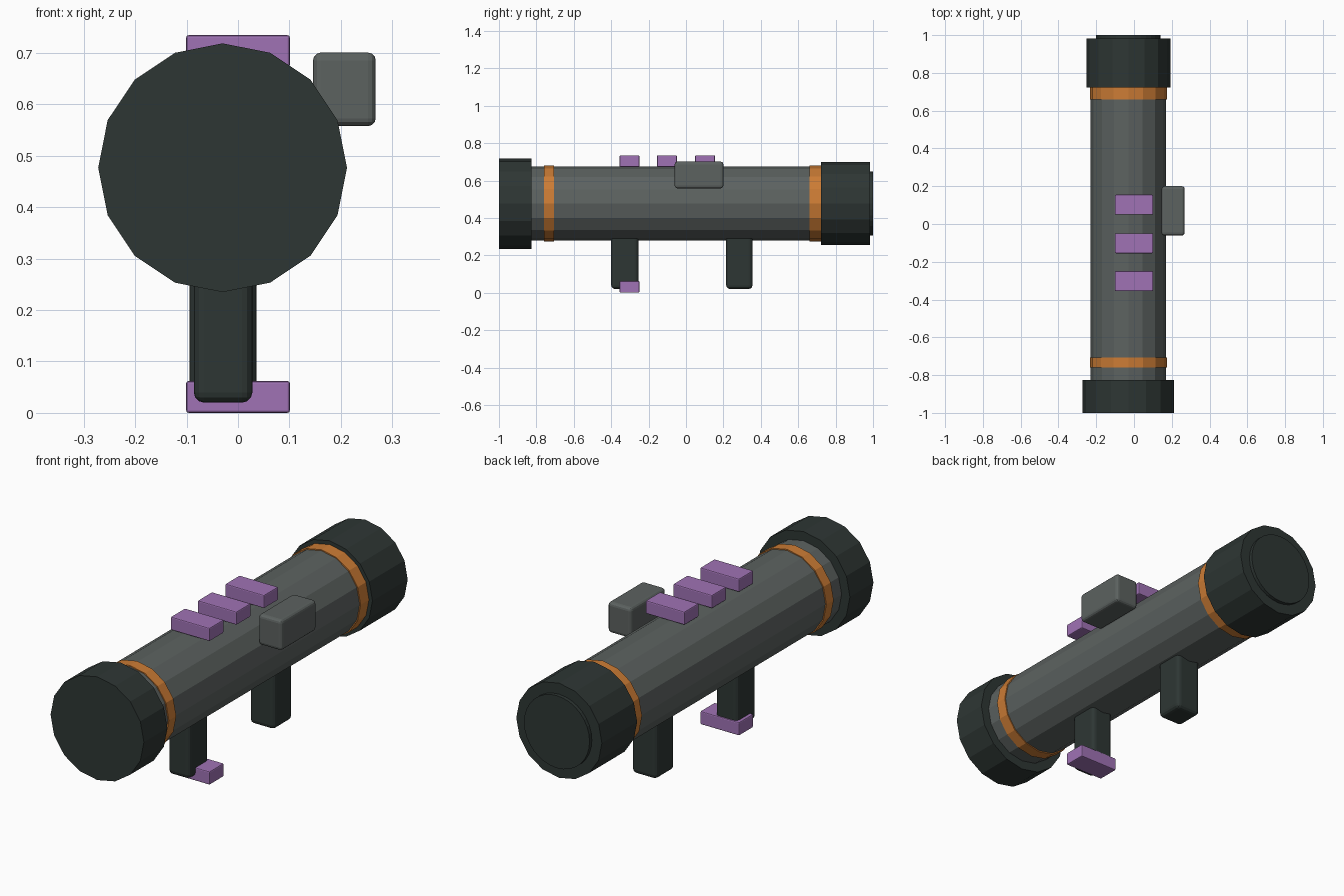
import bpy, bmesh, math
from mathutils import Matrix, Vector

cube = bpy.data.objects.get("Cube")
if cube:
    bpy.data.objects.remove(cube, do_unlink=True)

AXIS_X, AXIS_Z = -0.03, 0.477


def material(name, rgb):
    m = bpy.data.materials.new(name)
    m.use_nodes = True
    m.diffuse_color = (*rgb, 1)
    m.node_tree.nodes["Principled BSDF"].inputs["Base Color"].default_value = (*rgb, 1)
    return m


dark = material("dark rubber", (0.027, 0.037, 0.034))
grey = material("grey metal", (0.107, 0.122, 0.117))
orange = material("orange band", (0.60, 0.20, 0.035))
purple = material("purple", (0.35, 0.17, 0.46))


def finish(bm, name, mat):
    mesh = bpy.data.meshes.new(name)
    bm.to_mesh(mesh)
    bm.free()
    mesh.materials.append(mat)
    ob = bpy.data.objects.new(name, mesh)
    bpy.context.collection.objects.link(ob)
    return ob


def drum(name, y0, y1, radius, mat, sides=16):
    """Flat-sided cylinder along y on the barrel axis."""
    bm = bmesh.new()
    place = Matrix.Translation((AXIS_X, (y0 + y1) / 2, AXIS_Z)) @ Matrix.Rotation(math.pi / 2, 4, 'X')
    bmesh.ops.create_cone(bm, cap_ends=True, segments=sides, radius1=radius,
                          radius2=radius, depth=y1 - y0, matrix=place)
    return finish(bm, name, mat)


def block(name, low, high, bevel, mat, segments=2):
    """Box between two corners with rounded edges."""
    low, high = Vector(low), Vector(high)
    bm = bmesh.new()
    place = Matrix.Translation((low + high) / 2) @ Matrix.Diagonal((*(high - low), 1))
    bmesh.ops.create_cube(bm, size=1, matrix=place)
    ob = finish(bm, name, mat)
    mod = ob.modifiers.new("rounded edges", 'BEVEL')
    mod.width, mod.segments = bevel, segments
    return ob


# Barrel, end caps and bands
drum("barrel", -0.9, 0.9, 0.199, grey)
drum("muzzle_cap", -1.0, -0.826, 0.242, dark)
drum("rear_cap", 0.722, 0.983, 0.222, dark)
drum("rear_plate", 0.95, 1.0, 0.17, dark, 32)
drum("front_band", -0.76, -0.706, 0.204, orange)
drum("rear_band", 0.66, 0.722, 0.204, orange)

# Grips
block("front_grip", (-0.086, -0.4, 0.02), (0.028, -0.255, 0.4), 0.02, dark, 3)
block("rear_grip", (-0.094, 0.215, 0.02), (0.036, 0.355, 0.4), 0.02, dark, 3)

# Raised blocks along the top, and the matching foot
for i, y in enumerate((-0.302, -0.102, 0.102)):
    block(f"top_block_{i + 1}", (-0.101, y - 0.053, 0.673), (0.101, y + 0.053, 0.735), 0.005, purple)
block("grip_foot", (-0.101, -0.355, 0), (0.101, -0.249, 0.062), 0.005, purple)

# Sight box on the left flank
block("sight_box", (0.146, -0.061, 0.558), (0.268, 0.2, 0.701), 0.015, grey, 3)
